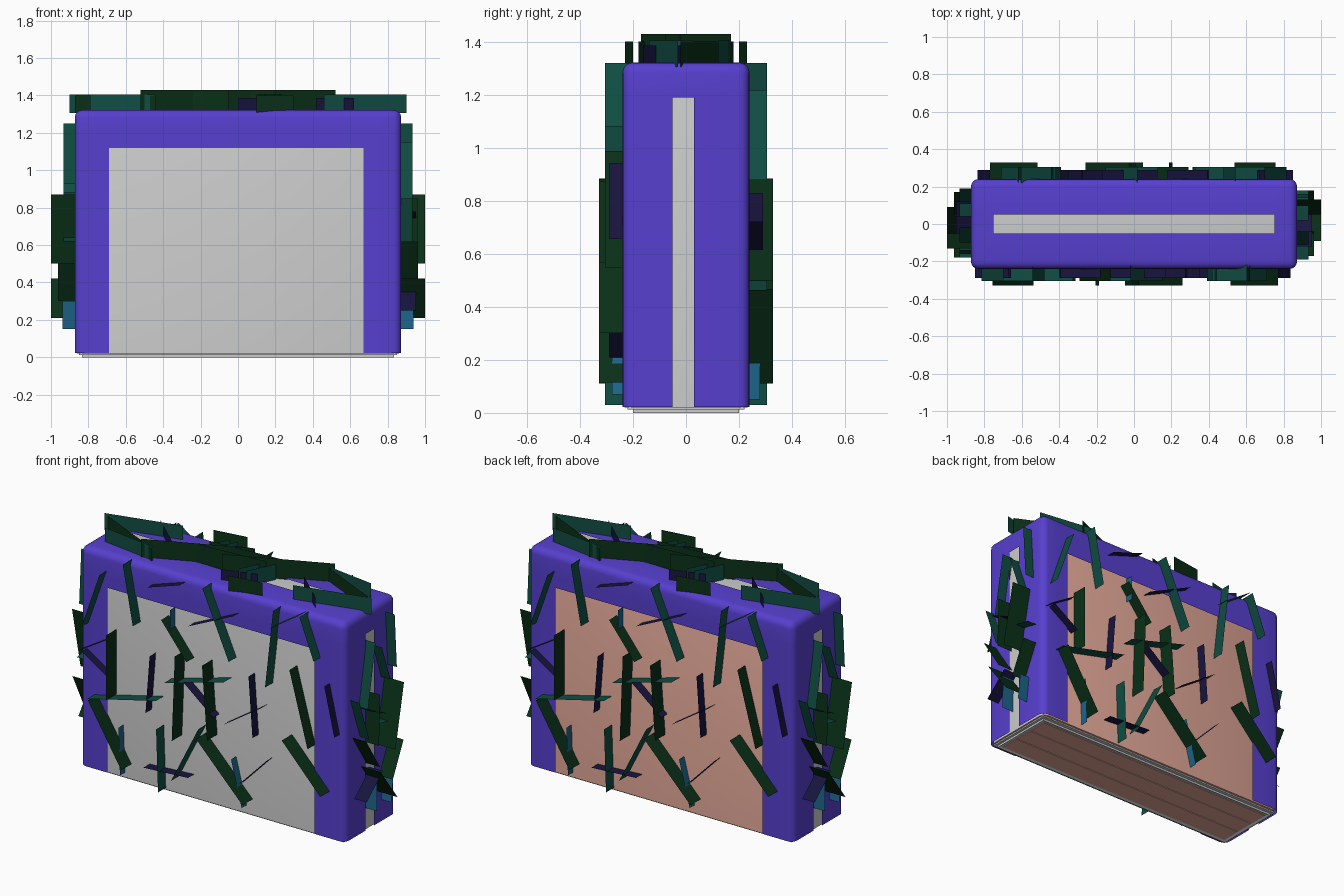
import bpy, bmesh, math
from mathutils import Vector, Matrix

if "Cube" in bpy.data.objects:
    bpy.data.objects.remove(bpy.data.objects["Cube"])


def material(name, rgb):
    m = bpy.data.materials.new(name)
    m.diffuse_color = (*rgb, 1)
    m.use_nodes = True
    m.node_tree.nodes["Principled BSDF"].inputs["Base Color"].default_value = m.diffuse_color
    return m


PURPLE = material("purple", (0.095, 0.05, 0.62))
SALMON = material("salmon", (0.78, 0.4, 0.32))
TEAL = material("teal_green", (0.005, 0.075, 0.055))
GREEN = material("dark_green", (0.003, 0.03, 0.009))
NAVY = material("navy", (0.009, 0.007, 0.05))
BLUE = material("blue", (0.012, 0.13, 0.26))
GREY = material("grey", (0.8, 0.8, 0.8))


def finish(bm, name, mats):
    me = bpy.data.meshes.new(name)
    bm.to_mesh(me)
    bm.free()
    for m in mats:
        me.materials.append(m)
    ob = bpy.data.objects.new(name, me)
    bpy.context.collection.objects.link(ob)
    return ob


def box(lo, hi, round_by=0.0, segs=3):
    bm = bmesh.new()
    lo, hi = Vector(lo), Vector(hi)
    bmesh.ops.create_cube(bm, size=1, matrix=Matrix.Translation((lo + hi) / 2)
                          @ Matrix.Diagonal((*(hi - lo), 1)))
    if round_by:
        # round everything but the rim of the underside
        edges = [e for e in bm.edges if max(v.co.z for v in e.verts) > lo.z + 0.01]
        bmesh.ops.bevel(bm, geom=edges, offset=round_by, segments=segs,
                        profile=0.5, affect='EDGES')
    return bm


def smooth(ob):
    bpy.ops.object.select_all(action='DESELECT')
    ob.select_set(True)
    bpy.context.view_layer.objects.active = ob
    bpy.ops.object.shade_smooth_by_angle(angle=math.radians(40))


# Hedge core: grey, salmon on the back
bm = box((-0.86, -0.232, 0.02), (0.86, 0.232, 1.312), 0.04)
bm.normal_update()
for f in bm.faces:
    f.material_index = 1 if f.normal.y > 0.9 or f.normal.z < -0.9 else 0
smooth(finish(bm, "hedge_core", [GREY, SALMON]))

# Purple edge shell: rounded box with an opening cut in each wall
bm = box((-0.872, -0.24, 0.022), (0.872, 0.24, 1.322), 0.04, 4)
cuts = [(0, v) for v in (-0.75, -0.69, -0.67, 0.67, 0.69, 0.75)]
cuts += [(1, v) for v in (-0.05, -0.03, 0.03, 0.05)] + [(2, 1.12), (2, 1.19)]
for axis, v in cuts:
    n = Vector((0, 0, 0))
    n[axis] = 1
    bmesh.ops.bisect_plane(bm, geom=bm.verts[:] + bm.edges[:] + bm.faces[:],
                           plane_co=n * v, plane_no=n)


def is_opening(f):
    c, n = f.calc_center_median(), f.normal
    if n.z < -0.9:
        return True
    if abs(n.y) > 0.9:
        x = c.x if n.y < 0 else -c.x
        return -0.69 < x < 0.67 and c.z < 1.12
    if abs(n.x) > 0.9:
        y = c.y if n.x > 0 else -c.y
        return -0.05 < y < 0.03 and c.z < 1.19
    return n.z > 0.9 and abs(c.x) < 0.75 and abs(c.y) < 0.05


bm.normal_update()
bmesh.ops.delete(bm, geom=[f for f in bm.faces if is_opening(f)], context='FACES')
smooth(finish(bm, "edge_shell", [PURPLE]))

# Base: two steps, the lower one with a rim and three planks underneath
finish(box((-0.85, -0.22, 0.012), (0.85, 0.22, 0.03)), "base_step", [])
bm = box((-0.835, -0.2, 0.0), (0.835, 0.2, 0.02))
bm.normal_update()
under = [f for f in bm.faces if f.normal.z < -0.9]
bmesh.ops.inset_region(bm, faces=under, thickness=0.02, depth=-0.006)
finish(bm, "base", [])
for i in (-1, 0, 1):
    y = i * 0.12
    finish(box((-0.81, y - 0.057, 0.002), (0.81, y + 0.057, 0.01)),
           f"base_plank_{i + 2}", [SALMON])

# Leaf cards standing square to each wall: start, end on the wall
front = [
    (GREEN, 0.088, [(-.637, .885, -.637, .50), (-.186, .88, -.206, .372),
                    (-.007, .873, .026, .436), (-.757, .467, -.538, .11),
                    (-.047, .428, .259, .115), (.517, .569, .77, .301)]),
    (GREEN, 0.065, [(-.292, 1.06, -.126, .853), (.551, .988, .67, .549)]),
    (TEAL, 0.065, [(-.544, 1.32, -.478, .972), (-.697, 1.218, -.816, .879),
                   (-.02, 1.32, .152, .929), (.444, 1.31, .391, .841),
                   (.617, 1.32, .71, 1.08), (-.777, .462, -.325, .57),
                   (-.325, .401, -.312, .03), (-.047, .477, -.226, .122),
                   (-.272, .691, .12, .80), (.418, 1.197, .604, 1.32)]),
    (NAVY, 0.05, [(-.378, .815, -.405, .471), (.272, .869, .298, .51),
                  (-.159, .722, .04, .562), (.206, .209, .391, .40),
                  (-.418, .143, -.126, .16), (.106, .537, .352, .701),
                  (-.85, .72, -.67, .83), (-.392, 1.22, -.179, 1.29),
                  (-.126, 1.06, .172, 1.2), (.77, .943, .836, .656),
                  (-.823, .725, -.657, .617)]),
    (BLUE, 0.04, [(-.25, 1.12, -.25, .97), (.15, .34, .22, .07),
                  (-.59, .33, -.58, .05)]),
]
side = [
    (GREEN, 0.128, [(.13, .87, .05, .5), (-.09, .42, .07, .21)]),
    (GREEN, 0.09, [(-.04, .85, -.05, .55), (-.17, .62, -.04, .42),
                   (.18, .5, .08, .3)]),
    (TEAL, 0.06, [(-.04, 1.15, -.11, .78), (.14, 1.25, .16, .93),
                  (.02, 1.1, .1, .88), (-.19, .85, -.1, .6),
                  (.18, .62, -.02, .66)]),
    (NAVY, 0.08, [(-.12, .78, .05, .7), (-.15, .25, .0, .38)]),
    (BLUE, 0.065, [(-.03, .39, -.036, .15), (.12, .3, .1, .15)]),
]
top = [
    (TEAL, 0.08, [(-.9, .03, -.46, .14), (-.79, -.12, -.44, -.17),
                  (.1, -.14, .18, .03), (.15, -.14, .23, .03)]),
    (GREEN, 0.075, [(-.87, .02, -.44, -.18), (-.3, .2, -.1, .23)]),
    (GREEN, 0.105, [(-.2, .02, .24, .05), (-.52, -.17, .05, .08)]),
    (NAVY, 0.06, [(-.62, .16, -.42, -.02), (.0, -.16, .2, -.1)]),
]


def leaves(name, groups, place, turn=1):
    # turn = -1 rotates the set half a circle onto the opposite wall
    bm = bmesh.new()
    for i, (_, height, cards) in enumerate(groups):
        for a, b, c, d in cards:
            pts = [place(a, b, -0.02), place(c, d, -0.02),
                   place(c, d, height), place(a, b, height)]
            quad = [bm.verts.new((x * turn, y * turn, z)) for x, y, z in pts]
            bm.faces.new(quad).material_index = i
    return finish(bm, name, [g[0] for g in groups])


for one, other, groups, place in (
        ("front_leaves", "back_leaves", front, lambda u, v, h: (u, -0.24 - h, v)),
        ("right_leaves", "left_leaves", side, lambda u, v, h: (0.872 + h, u, v)),
        ("top_leaves_a", "top_leaves_b", top, lambda u, v, h: (u, v, 1.325 + h))):
    leaves(one, groups, place)
    leaves(other, groups, place, -1)
